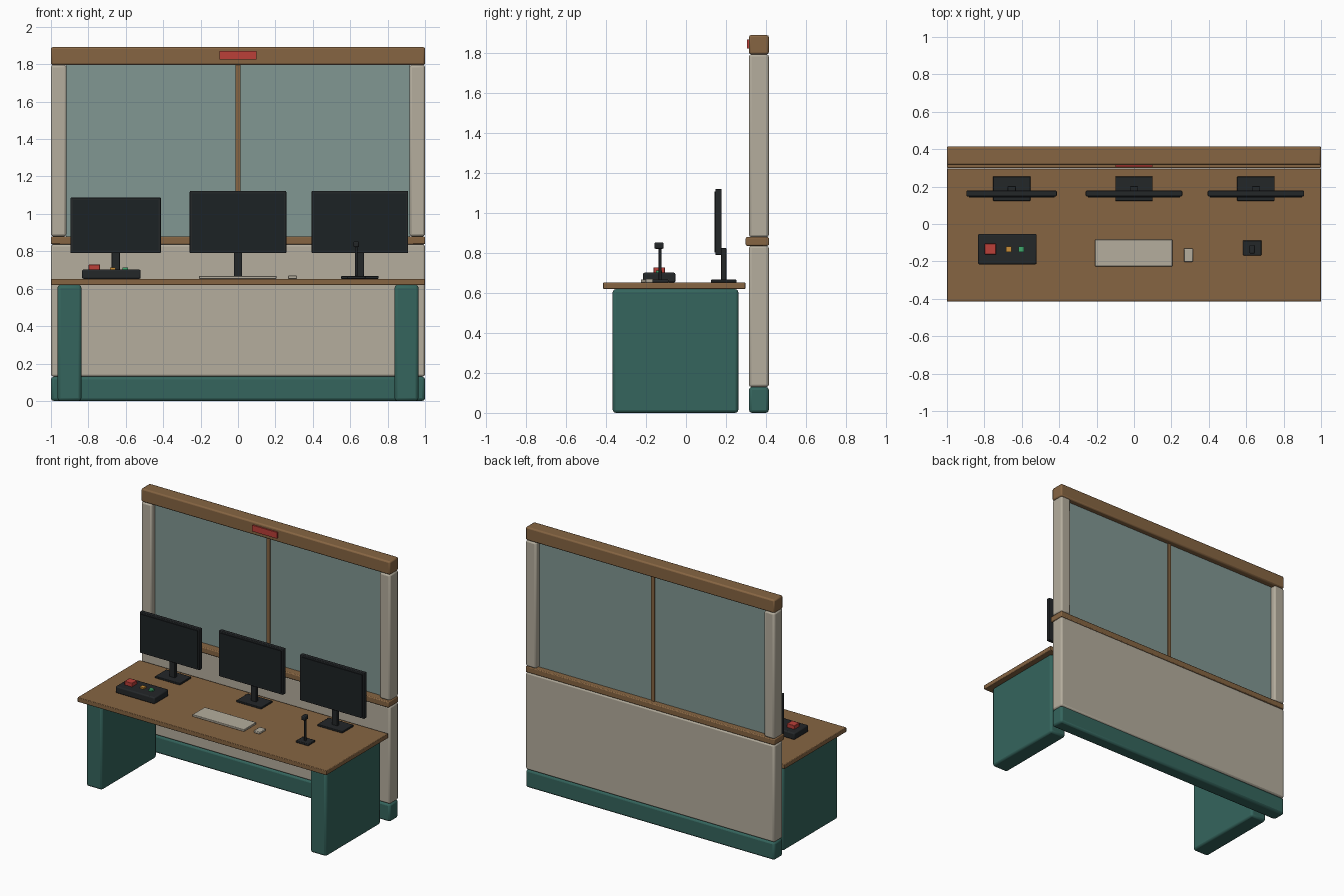
import bpy
import math

if "Cube" in bpy.data.objects:
    bpy.data.objects.remove(bpy.data.objects["Cube"])


def mat(name, r, g, b):
    m = bpy.data.materials.new(name)
    m.diffuse_color = (r, g, b, 1)
    m.use_nodes = True
    m.node_tree.nodes["Principled BSDF"].inputs["Base Color"].default_value = m.diffuse_color
    return m


WOOD = mat("wood", 0.24, 0.13, 0.055)
CREAM = mat("cream", 0.46, 0.42, 0.34)
GREEN = mat("green", 0.035, 0.13, 0.11)
GLASS = mat("glass", 0.22, 0.31, 0.29)
BLACK = mat("black", 0.017, 0.02, 0.022)
SCREEN = mat("screen", 0.012, 0.016, 0.018)
RED = mat("red", 0.5, 0.05, 0.04)
AMBER = mat("amber", 0.6, 0.28, 0.04)
LAMP = mat("lamp_green", 0.05, 0.4, 0.15)


def box(name, x, y, z, material, bevel=0.0):
    """Box from (min, max) ranges, with optional rounded edges."""
    bpy.ops.mesh.primitive_cube_add(
        size=1, location=[(a + b) / 2 for a, b in (x, y, z)])
    o = bpy.context.object
    o.name = name
    o.scale = [b - a for a, b in (x, y, z)]
    bpy.ops.object.transform_apply(location=False, rotation=False, scale=True)
    o.data.materials.append(material)
    if bevel:
        m = o.modifiers.new("bevel", 'BEVEL')
        m.width = bevel
        m.segments = 2
        bpy.ops.object.shade_smooth_by_angle(angle=math.radians(30))
    return o


# Partition wall
WALL = (0.315, 0.415)
box("wall_plinth", (-1, 1), WALL, (0, 0.13), GREEN, 0.015)
box("lower_panel", (-1, 1), WALL, (0.13, 0.837), CREAM, 0.012)
box("window_ledge", (-1, 1), (0.299, 0.415), (0.837, 0.88), WOOD, 0.006)
box("top_beam", (-1, 1), WALL, (1.796, 1.892), WOOD, 0.01)
box("window_glass", (-0.92, 0.92), (0.357, 0.373), (0.875, 1.8), GLASS)
box("window_mullion", (-0.013, 0.013), (0.348, 0.382), (0.875, 1.8), WOOD)
box("sign_light", (-0.10, 0.10), (0.305, 0.32), (1.825, 1.87), RED)
for side, s in (("left", -1), ("right", 1)):
    box("wall_post_" + side, sorted((s * 0.917, s * 1.0)), WALL,
        (0.88, 1.796), CREAM, 0.012)
    # Desk pedestals
    box("desk_leg_" + side, sorted((s * 0.837, s * 0.965)), (-0.367, 0.262),
        (0, 0.62), GREEN, 0.015)

# Desk top
DESK = 0.653
box("desk_top", (-1, 1), (-0.415, 0.297), (0.62, DESK), WOOD, 0.004)

# Monitors: centre x, half width, top height
for name, cx, hw, top in (("left", -0.654, 0.241, 1.088),
                          ("middle", 0.0, 0.258, 1.122),
                          ("right", 0.652, 0.258, 1.122)):
    box(f"monitor_{name}_base", (cx - 0.1, cx + 0.1), (0.124, 0.254),
        (DESK, 0.667), BLACK, 0.003)
    box(f"monitor_{name}_neck", (cx - 0.022, cx + 0.022), (0.176, 0.202),
        (0.66, 0.825), BLACK, 0.003)
    box(f"monitor_{name}_case", (cx - hw, cx + hw), (0.148, 0.178),
        (0.79, top), BLACK, 0.004)
    box(f"monitor_{name}_screen", (cx - hw + 0.013, cx + hw - 0.013),
        (0.143, 0.155), (0.803, top - 0.013), SCREEN)

# Control box with buttons
box("control_box", (-0.834, -0.52), (-0.216, -0.053), (DESK, 0.702), BLACK, 0.008)
box("alarm_button", (-0.798, -0.738), (-0.163, -0.105), (0.695, 0.729), RED, 0.003)
for name, cx, m in (("amber", -0.669, AMBER), ("green", -0.602, LAMP)):
    box(f"{name}_button", (cx - 0.015, cx + 0.015), (-0.149, -0.119),
        (0.695, 0.713), m)

# Keyboard and mouse
box("keyboard", (-0.208, 0.206), (-0.226, -0.084), (DESK, 0.668), CREAM, 0.003)
box("mouse", (0.267, 0.315), (-0.202, -0.131), (DESK, 0.67), CREAM, 0.004)

# Desk microphone
box("microphone_base", (0.583, 0.682), (-0.168, -0.088), (DESK, 0.668), BLACK, 0.004)
bpy.ops.mesh.primitive_cylinder_add(vertices=12, radius=0.007, depth=0.17,
                                    location=(0.632, -0.13, 0.745))
stem = bpy.context.object
stem.name = "microphone_stem"
stem.data.materials.append(BLACK)
bpy.ops.object.shade_smooth_by_angle(angle=math.radians(35))
box("microphone_head", (0.618, 0.646), (-0.158, -0.112), (0.822, 0.853), BLACK, 0.006)
